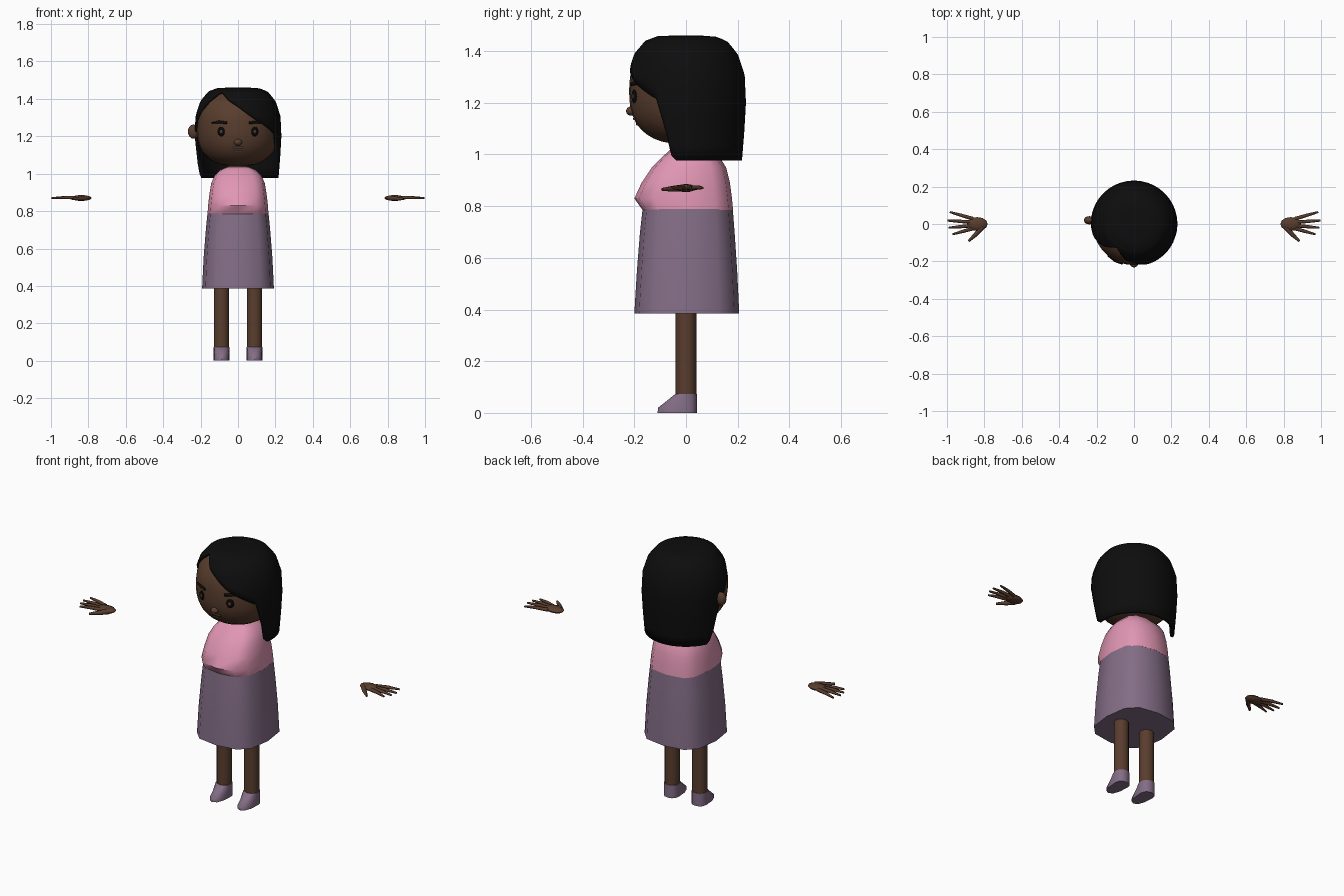
import bpy, bmesh
from math import sin, cos, radians, pi, sqrt, atan2
from mathutils import Vector

cube = bpy.data.objects.get("Cube")
if cube:
    bpy.data.objects.remove(cube, do_unlink=True)


def material(name, *rgb):
    m = bpy.data.materials.new(name)
    m.use_nodes = True
    m.diffuse_color = (*rgb, 1)
    m.node_tree.nodes["Principled BSDF"].inputs["Base Color"].default_value = (*rgb, 1)
    return m


SKIN = material("brown skin", .1, .047, .027)
LIP = material("lip brown", .085, .045, .032)
HAIR = material("black hair", .004, .004, .004)
EYE = material("eye black", .002, .002, .002)
PINK = material("pink cloth", .75, .305, .45)
PURPLE = material("muted purple cloth", .23, .155, .24)


def interp(table, v):
    """Piecewise linear lookup in (key, value) pairs with rising keys."""
    for (a, p), (b, q) in zip(table, table[1:]):
        if v <= b:
            return p + (q - p) * max(0, v - a) / (b - a)
    return table[-1][1]


def smooth(ob, angle):
    bpy.ops.object.select_all(action='DESELECT')
    ob.select_set(True)
    bpy.context.view_layer.objects.active = ob
    bpy.ops.object.shade_smooth_by_angle(angle=radians(angle))


def finish(name, bm, mat, angle=45):
    bmesh.ops.recalc_face_normals(bm, faces=bm.faces)
    me = bpy.data.meshes.new(name)
    bm.to_mesh(me)
    bm.free()
    me.materials.append(mat)
    ob = bpy.data.objects.new(name, me)
    bpy.context.collection.objects.link(ob)
    smooth(ob, angle)
    return ob


def loft(name, loops, mat, caps=True, angle=45):
    """Skin a stack of equal-length closed loops."""
    bm = bmesh.new()
    rows = [[bm.verts.new(p) for p in loop] for loop in loops]
    n = len(rows[0])
    for a, b in zip(rows, rows[1:]):
        for i in range(n):
            j = (i + 1) % n
            bm.faces.new((a[i], a[j], b[j], b[i]))
    if caps:
        bm.faces.new(rows[0])
        bm.faces.new(rows[-1])
    return finish(name, bm, mat, angle)


def ring(z, hx, front, back, k=1, n=12, cx=0):
    """Rounded outline, k below 1 gives boxier corners."""
    loop = []
    for i in range(n):
        c, s = cos(2 * pi * i / n), sin(2 * pi * i / n)
        x = hx * abs(c) ** k * (1 if c > 0 else -1)
        y = back * abs(s) ** k if s > 0 else -front * abs(s) ** k
        loop.append((cx + x, y, z))
    return loop


def ball(name, centre, size, mat, turn=0, segments=16):
    bm = bmesh.new()
    bmesh.ops.create_uvsphere(bm, u_segments=segments, v_segments=segments // 2, radius=1)
    bmesh.ops.scale(bm, vec=size, verts=bm.verts)
    ob = finish(name, bm, mat, 60)
    ob.location = centre
    ob.rotation_euler.z = turn
    return ob


def tube(name, points, mat, sides=6):
    """Tapered limb through (position, radius) pairs."""
    loops = []
    for i, (p, r) in enumerate(points):
        p = Vector(p)
        a = Vector(points[max(0, i - 1)][0])
        b = Vector(points[min(len(points) - 1, i + 1)][0])
        side = (b - a).cross(Vector((0, 0, 1))).normalized()
        up = side.cross(b - a).normalized()
        loops.append([p + r * (side * cos(2 * pi * k / sides) + up * sin(2 * pi * k / sides))
                      for k in range(sides)])
    return loft(name, loops, mat, angle=65)


# Head: rounded, slightly square barrel
HEAD_Z, HEAD_H, HEAD_R, POWER = 1.245, .205, .22, 2.5


def head_radius(z):
    t = min(1, abs(z - HEAD_Z) / HEAD_H)
    return HEAD_R * (1 - t ** POWER) ** (1 / POWER)


def on_face(x, z, lift=0):
    r = head_radius(z) + lift
    return (x, -sqrt(r * r - x * x), z)


head_loops = []
for i in range(1, 20):
    z = HEAD_Z - HEAD_H * cos(pi * i / 20)
    r = head_radius(z)
    head_loops.append(ring(z, r, r, r, n=28))
loft("head", head_loops, SKIN)
loft("neck", [ring(z, .055, .04, .06) for z in (.95, 1.1)], SKIN)
ball("right_ear", (-.238, .02, 1.225), (.03, .022, .038), SKIN)
ball("nose", (0, -.212, 1.168), (.022, .02, .018), SKIN)

# Face details
for side, label in ((1, "left"), (-1, "right")):
    x = .09 * side
    turn = atan2(x, .2)
    ball(label + "_eye", on_face(x, 1.225), (.021, .006, .026), EYE, turn)
    ball(label + "_iris", on_face(x, 1.225, .004), (.009, .004, .011), LIP, turn)
    brow = [(on_face(side * a, z), r) for a, z, r in
            ((.06, 1.272, .007), (.1, 1.276, .009), (.14, 1.272, .004))]
    tube(label + "_brow", brow, HAIR)
for z, width in ((1.138, .03), (1.118, .024)):
    tube("lip", [(on_face(width * a, z, -.002), .006) for a in (-1, 0, 1)], LIP)

# Hair: domed bob whose lower edge follows a swept hairline
PROFILE = [(1.462, 0), (1.458, .11), (1.44, .158), (1.39, .2), (1.31, .227),
           (1.2, .232), (1.08, .225), (.97, .216)]
HAIRLINE = [(-180, .977), (-112, .977), (-105, 1.05), (-97, 1.19), (-85, 1.25),
            (-68, 1.33), (-50, 1.4), (-37, 1.443), (-28, 1.428), (0, 1.36),
            (27, 1.285), (60, 1.215), (69, 1.1), (76, .977), (180, .977)]
steps_by_depth = [(-z, i) for i, (z, r) in enumerate(PROFILE)]
z_by_step = [(i, z) for i, (z, r) in enumerate(PROFILE)]
r_by_step = [(i, r) for i, (z, r) in enumerate(PROFILE)]
ROWS, COLUMNS = 14, 72
hair_loops = []
for row in range(ROWS + 1):
    loop = []
    for c in range(COLUMNS):
        deg = -180 + 360 * c / COLUMNS
        end = interp(steps_by_depth, -interp(HAIRLINE, deg))
        step = .15 + (end - .15) * row / ROWS
        r, a = interp(r_by_step, step), radians(deg)
        loop.append((r * sin(a), -r * cos(a), interp(z_by_step, step)))
    hair_loops.append(loop)
hair = loft("bob_hair", hair_loops, HAIR, caps=False)
crown = bmesh.new()
crown.from_mesh(hair.data)
bmesh.ops.holes_fill(crown, edges=[e for e in crown.edges if e.is_boundary
                                   and all(v.co.z > 1.455 for v in e.verts)], sides=0)
bmesh.ops.recalc_face_normals(crown, faces=crown.faces)
crown.to_mesh(hair.data)
crown.free()
shell = hair.modifiers.new("thickness", 'SOLIDIFY')
shell.thickness = .014
shell.offset = -1

# Cape top, flaring forward, over a boxy skirt
BOX = .68
cape = [(.785, .163, .168, .182), (.83, .16, .2, .178), (.89, .153, .172, .17),
        (.95, .143, .132, .155), (.99, .125, .092, .13), (1.02, .095, .06, .1),
        (1.035, .06, .04, .07)]
loft("cape_top", [ring(z, x, f, b, BOX) for z, x, f, b in cape], PINK)
skirt = [(.385, .192, .2, .206), (.55, .184, .19, .198), (.7, .172, .178, .188),
         (.79, .163, .168, .181)]
loft("skirt", [ring(z, x, f, b, BOX) for z, x, f, b in skirt], PURPLE)

# Legs, shoes and floating hands on both sides
FINGERS = [(.028, .985, .064), (.01, .998, .018), (-.008, .992, -.02), (-.024, .97, -.055)]
HAND_Z = .87
for s, label in ((1, "left"), (-1, "right")):
    loft(label + "_leg", [ring(z, .041, .04, .04, cx=.088 * s) for z in (.06, .45)], SKIN)
    shoe = [(0, .11), (.02, .108), (.05, .07), (.073, .042)]
    loft(label + "_shoe", [ring(z, .042, f, .042, .85, cx=.088 * s) for z, f in shoe], PURPLE)
    ball(label + "_palm", (.838 * s, 0, HAND_Z), (.056, .037, .016), SKIN, segments=12)
    for base, x, y in FINGERS:
        mid = (.86 + x) / 2
        tube(label + "_finger", [((.86 * s, base, HAND_Z), .01),
                                 ((mid * s, (base + y) / 2, HAND_Z + .003), .009),
                                 ((x * s, y, HAND_Z), .005)], SKIN)
    tube(label + "_thumb", [((.81 * s, -.015, HAND_Z), .015),
                            ((.845 * s, -.055, HAND_Z - .003), .012),
                            ((.885 * s, -.092, HAND_Z - .005), .006)], SKIN)
